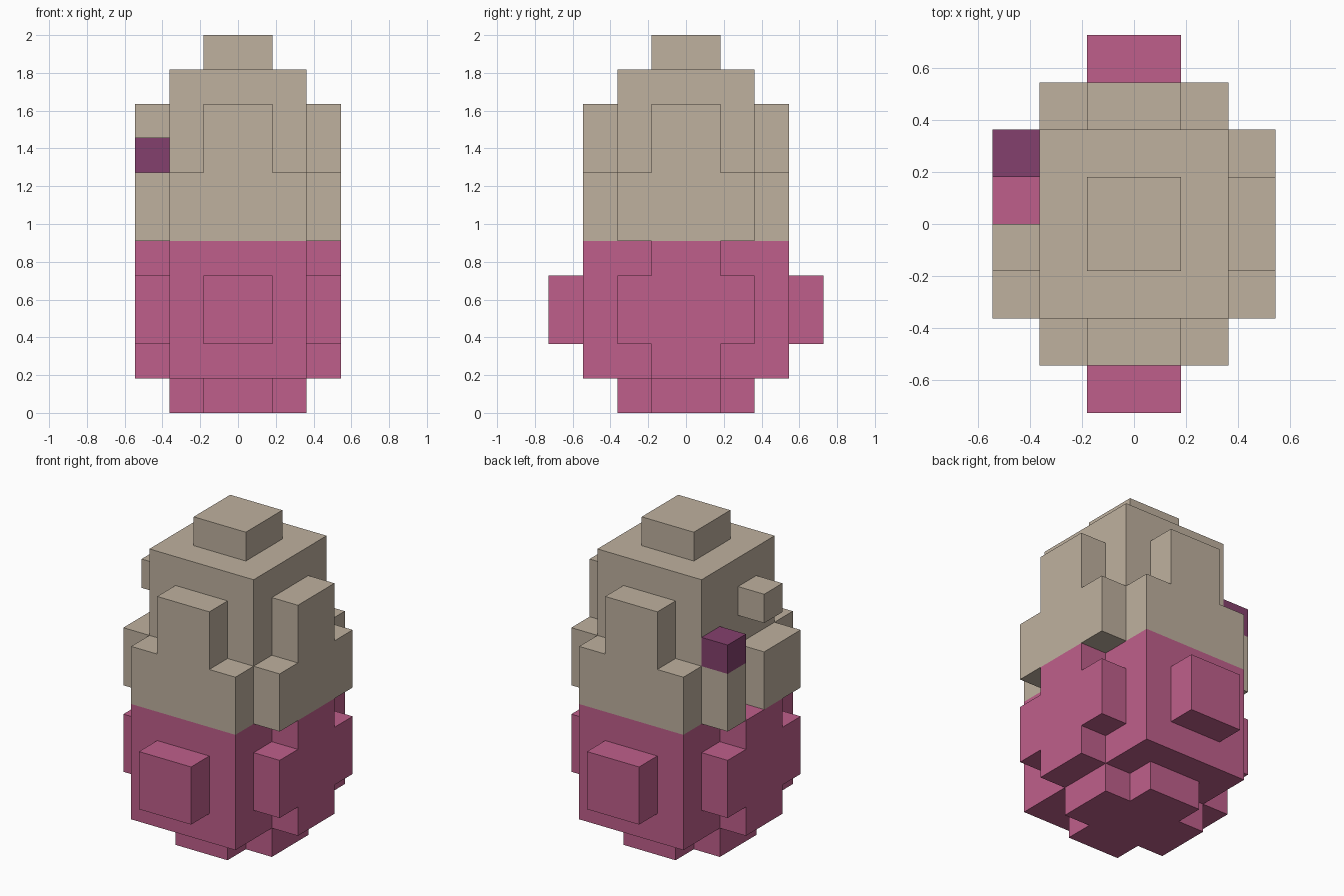
import bpy, bmesh
from mathutils import Vector

if "Cube" in bpy.data.objects:
    bpy.data.objects.remove(bpy.data.objects["Cube"], do_unlink=True)

U = 2 / 11  # edge length of one block


def material(name, rgb):
    lin = [(c / 255 / 12.92) if c < 11 else ((c / 255 + 0.055) / 1.055) ** 2.4 for c in rgb]
    m = bpy.data.materials.new(name)
    m.use_nodes = True
    m.diffuse_color = (*lin, 1)
    bsdf = next(n for n in m.node_tree.nodes if n.type == 'BSDF_PRINCIPLED')
    bsdf.inputs["Base Color"].default_value = (*lin, 1)
    bsdf.inputs["Roughness"].default_value = 0.8
    return m


beige = material("beige", (191, 177, 159))
pink = material("pink", (191, 95, 139))
purple = material("dark purple", (132, 64, 109))

# Each part is a set of boxes in block units: (x0, x1, y0, y1, z0, z1)
parts = {
    "base": (pink, [(-1, 1, -2, 2, 0, 1), (-2, 2, -1, 1, 0, 1)]),
    "lower_body": (pink, [(-2, 2, -3, 3, 1, 5)]),
    "upper_body": (beige, [(-2, 2, -3, 3, 5, 7), (-2, 2, -2, 2, 7, 10)]),
    "top_knob": (beige, [(-1, 1, -1, 1, 10, 11)]),
    # the right side is chipped open
    "upper_panel_left": (beige, [(2, 3, -2, 2, 5, 7), (2, 3, -1, 1, 7, 9)]),
    "upper_panel_right": (beige, [(-3, -2, -2, 0, 5, 7), (-3, -2, 1, 2, 5, 7)]),
    "loose_block_right": (beige, [(-3, -2, -1, 0, 8, 9)]),
    "dark_block_right": (purple, [(-3, -2, 1, 2, 7, 8)]),
}
# Mirrored pairs
for label, x in (("left", 2), ("right", -3)):
    parts["lower_panel_" + label] = (pink, [(x, x + 1, -1, 1, 1, 5), (x, x + 1, -2, 2, 2, 4)])
for label, y, knob in (("back", 2, 3), ("front", -3, -4)):
    parts["upper_panel_" + label] = (beige, [(-1, 1, y, y + 1, 7, 9)])
    parts["boss_" + label] = (pink, [(-1, 1, knob, knob + 1, 2, 4)])


def cells(boxes):
    return {(x, y, z) for x0, x1, y0, y1, z0, z1 in boxes
            for x in range(x0, x1) for y in range(y0, y1) for z in range(z0, z1)}


solid = set().union(*(cells(boxes) for _, boxes in parts.values()))


def build(name, mat, boxes):
    """Skin the part's blocks, leaving out faces buried against other blocks."""
    bm = bmesh.new()
    for c in sorted(cells(boxes)):
        for axis in range(3):
            for sign in (-1, 1):
                n = [0, 0, 0]
                n[axis] = sign
                if tuple(a + b for a, b in zip(c, n)) in solid:
                    continue
                a, b = Vector(), Vector()
                a[(axis + 1) % 3] = b[(axis + 2) % 3] = 0.5
                mid = Vector(c) + Vector((0.5, 0.5, 0.5)) + Vector(n) * 0.5
                ring = [mid - a - b, mid + a - b, mid + a + b, mid - a + b]
                bm.faces.new([bm.verts.new(p * U) for p in ring[::sign]])
    bmesh.ops.remove_doubles(bm, verts=bm.verts[:], dist=1e-4)
    # Merge flat neighbouring squares into clean faces
    bmesh.ops.dissolve_limit(bm, angle_limit=0.01, verts=bm.verts[:], edges=bm.edges[:])
    me = bpy.data.meshes.new(name)
    bm.to_mesh(me)
    bm.free()
    me.materials.append(mat)
    bpy.context.collection.objects.link(bpy.data.objects.new(name, me))


for part_name, (mat, boxes) in parts.items():
    build(part_name, mat, boxes)
